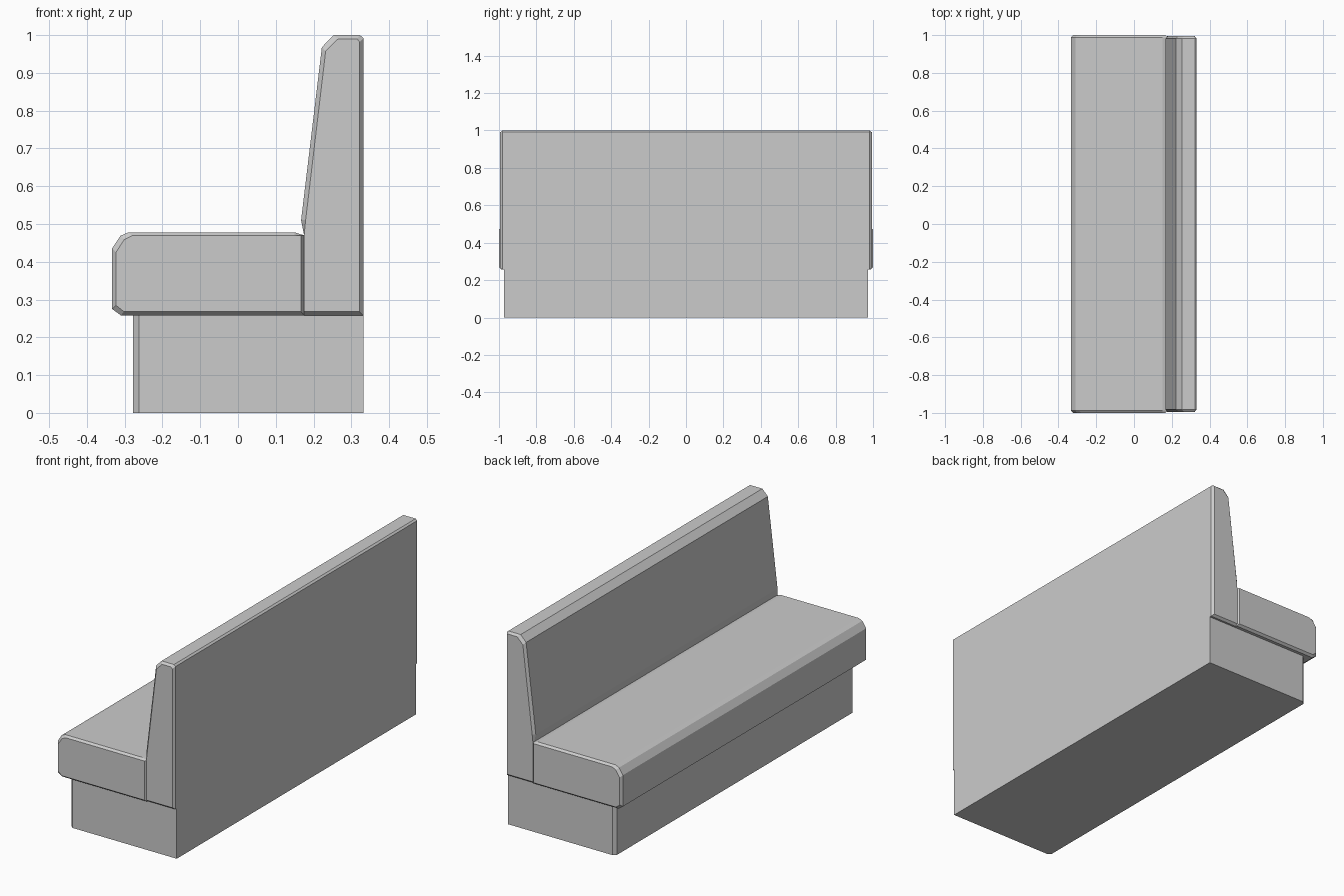
import bpy, bmesh

if "Cube" in bpy.data.objects:
    bpy.data.objects.remove(bpy.data.objects["Cube"])


def loft(name, outer, inner, half_len, chamfer):
    """Extrude an x-z profile along y, narrowing to the inner profile at both ends."""
    bm = bmesh.new()
    sections = [(-half_len, inner), (-half_len + chamfer, outer),
                (half_len - chamfer, outer), (half_len, inner)]
    rings = [[bm.verts.new((x, y, z)) for x, z in prof] for y, prof in sections]
    n = len(outer)
    for a, b in zip(rings, rings[1:]):
        for i in range(n):
            j = (i + 1) % n
            bm.faces.new((a[i], a[j], b[j], b[i]))
    bm.faces.new(rings[0])
    bm.faces.new(rings[-1][::-1])
    bmesh.ops.recalc_face_normals(bm, faces=bm.faces[:])
    mesh = bpy.data.meshes.new(name)
    bm.to_mesh(mesh)
    bm.free()
    obj = bpy.data.objects.new(name, mesh)
    bpy.context.collection.objects.link(obj)
    return obj


# Plinth: box with chamfered front corners
plinth = [(-0.278, 0), (0.332, 0), (0.332, 0.258), (-0.278, 0.258)]
plinth_end = [(-0.262, 0), (0.332, 0), (0.332, 0.258), (-0.262, 0.258)]
loft("plinth", plinth, plinth_end, 0.972, 0.016)

# Seat cushion: rounded front edge, slight dip where it meets the backrest
seat = [(0.175, 0.258), (-0.31, 0.258), (-0.333, 0.275), (-0.333, 0.436),
        (-0.311, 0.469), (-0.29, 0.478), (0.15, 0.478), (0.175, 0.47)]
seat_end = [(0.167, 0.268), (-0.302, 0.268), (-0.323, 0.285), (-0.323, 0.425),
            (-0.301, 0.459), (-0.28, 0.469), (0.15, 0.469), (0.167, 0.469)]
loft("seat", seat, seat_end, 1.0, 0.012)

# Backrest: sloped front, chamfered top, flat rear
back = [(0.332, 0.258), (0.175, 0.258), (0.175, 0.47), (0.167, 0.51),
        (0.222, 0.968), (0.253, 1.0), (0.323, 1.0), (0.332, 0.992)]
back_end = [(0.322, 0.268), (0.175, 0.268), (0.175, 0.47), (0.179, 0.51),
            (0.232, 0.957), (0.265, 0.99), (0.315, 0.99), (0.322, 0.982)]
loft("backrest", back, back_end, 0.994, 0.012)
